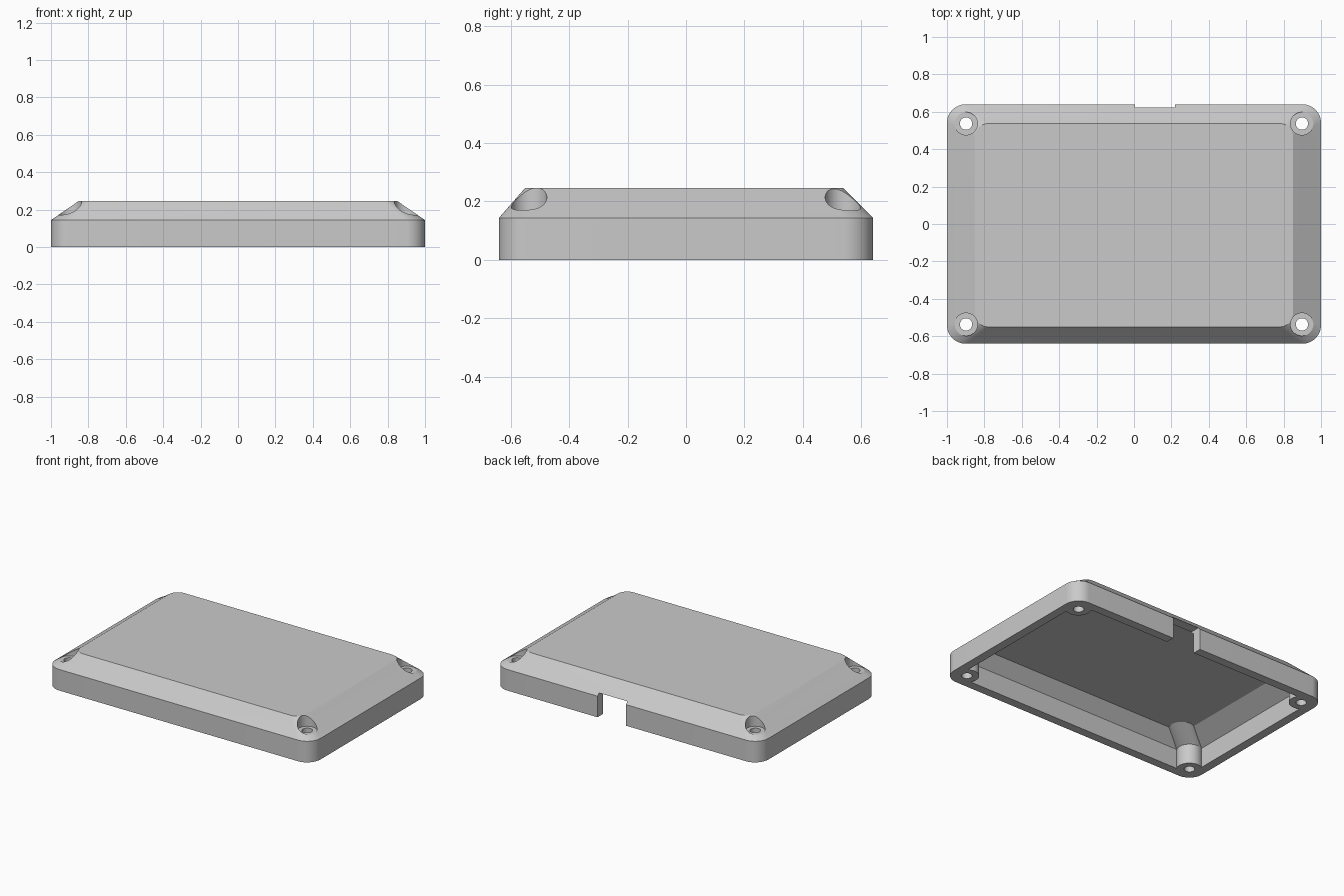
import bpy, bmesh
from math import radians, cos, sin

if "Cube" in bpy.data.objects:
    bpy.data.objects.remove(bpy.data.objects["Cube"])

COLOUR = (0.59, 0.59, 0.59, 1)
grey = bpy.data.materials.new("plain grey")
grey.use_nodes = True
grey.diffuse_color = COLOUR
grey.node_tree.nodes["Principled BSDF"].inputs["Base Color"].default_value = COLOUR

HOLE_X, HOLE_Y = 0.898, 0.537
CORNERS = [(1, 1), (-1, 1), (-1, -1), (1, -1)]


def corner_ring(x, front, back, radius, start, sweep, z, steps=14):
    """Outline made of four arcs; a negative sweep makes scooped corners."""
    ring = []
    for turn, (sx, sy) in enumerate(CORNERS):
        cy = back if sy > 0 else front
        for i in range(steps + 1):
            a = start + sweep * i / steps
            # mirrored corners run their arc backwards to keep the winding
            if turn % 2:
                a = start + sweep * (1 - i / steps)
            ring.append((sx * (x + radius * cos(radians(a))),
                         cy + sy * radius * sin(radians(a)), z))
    return ring


def loft(name, rings):
    bm = bmesh.new()
    loops = [[bm.verts.new(p) for p in ring] for ring in rings]
    for low, high in zip(loops, loops[1:]):
        n = len(low)
        for i in range(n):
            j = (i + 1) % n
            bm.faces.new((low[i], low[j], high[j], high[i]))
    bm.faces.new(loops[0][::-1])
    bm.faces.new(loops[-1])
    bmesh.ops.recalc_face_normals(bm, faces=bm.faces)
    mesh = bpy.data.meshes.new(name)
    bm.to_mesh(mesh)
    bm.free()
    mesh.materials.append(grey)
    obj = bpy.data.objects.new(name, mesh)
    bpy.context.collection.objects.link(obj)
    return obj


def cut(target, cutter):
    cutter.hide_render = True
    mod = target.modifiers.new("cut", 'BOOLEAN')
    mod.operation = 'DIFFERENCE'
    mod.solver = 'EXACT'
    mod.object = cutter
    bpy.context.view_layer.objects.active = target
    bpy.ops.object.modifier_apply(modifier=mod.name)
    bpy.data.objects.remove(cutter)


def cylinder(name, x, y, radius, z0, z1):
    def circle(z):
        return [(x + radius * cos(radians(a)), y + radius * sin(radians(a)), z)
                for a in range(0, 360, 9)]
    return loft(name, [circle(z0), circle(z1)])


# Outer body: straight rounded walls, then sloped shoulders up to the flat top
cover = loft("enclosure_cover", [
    corner_ring(0.9, -0.54, 0.54, 0.1, 0, 90, 0),
    corner_ring(0.9, -0.54, 0.54, 0.1, 0, 90, 0.144),
    corner_ring(0.78, -0.48, 0.467, 0.07, 0, 90, 0.247)])

# Cavity with scooped corners that leave the screw posts standing
cut(cover, loft("cavity", [
    corner_ring(0.9, -0.54, 0.54, 0.08, -60, -150, z) for z in (-0.05, 0.135)] + [
    corner_ring(0.775, -0.465, 0.465, 0.08, -60, -150, 0.215)]))

# Screw holes with counterbores
for sx, sy in CORNERS:
    cut(cover, cylinder("screw_hole", sx * HOLE_X, sy * HOLE_Y, 0.033, -0.1, 0.4))
    cut(cover, cylinder("counterbore", sx * HOLE_X, sy * HOLE_Y, 0.061, 0.17, 0.4))

# Cable notch through the back wall
cut(cover, loft("cable_notch", [
    [(0.005, 0.5, z), (0.22, 0.5, z), (0.22, 0.8, z), (0.005, 0.8, z)]
    for z in (-0.1, 0.16)]))

# Smooth the curves, keep the edges crisp
bpy.ops.object.select_all(action='DESELECT')
cover.select_set(True)
bpy.context.view_layer.objects.active = cover
bpy.ops.object.shade_smooth_by_angle(angle=radians(25))
